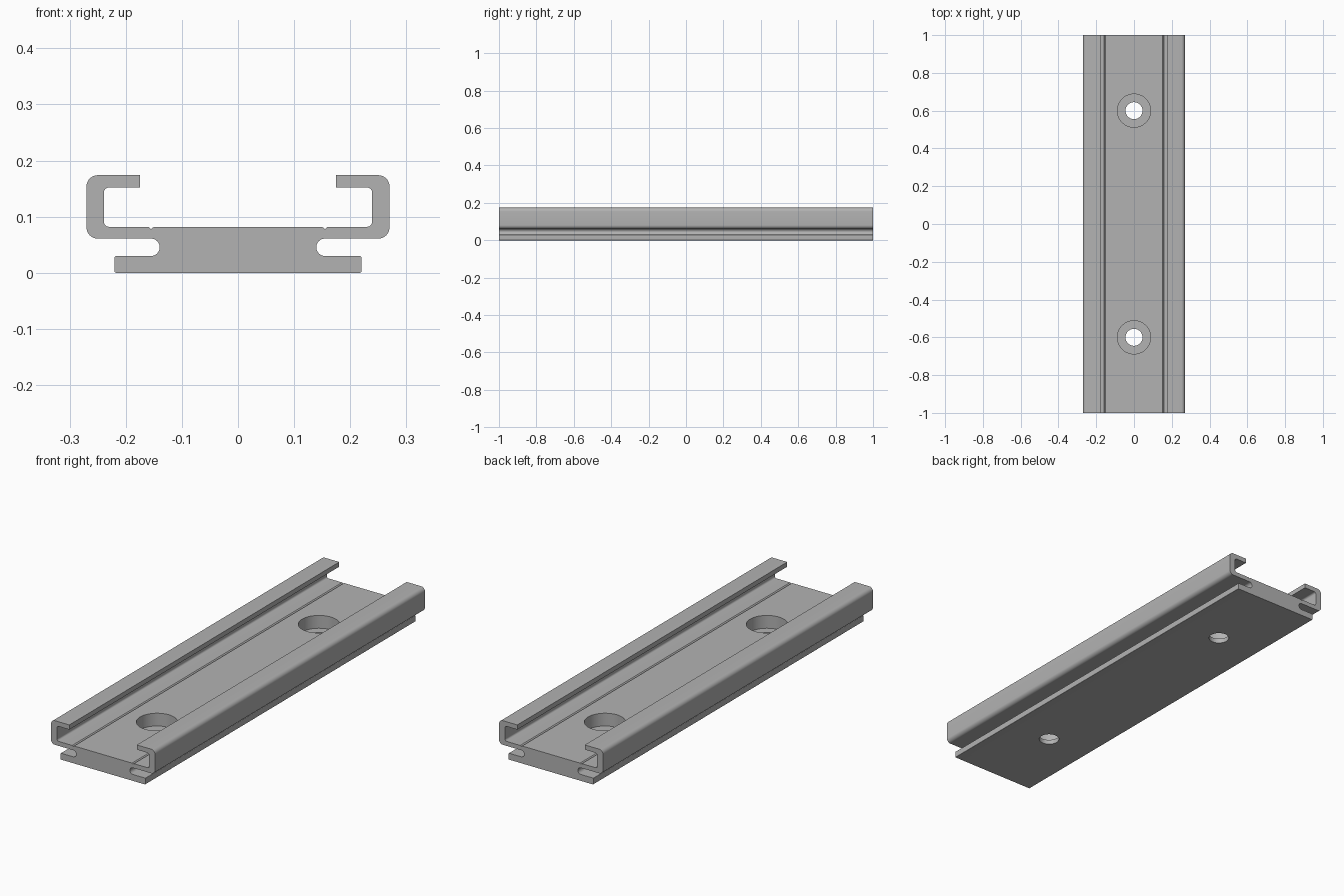
import bpy, bmesh
from math import sin, cos, pi, radians
from mathutils import Vector

cube = bpy.data.objects.get("Cube")
if cube:
    bpy.data.objects.remove(cube, do_unlink=True)

LENGTH = 2.0
TOP, FLOOR, BORE_Z = 0.082, 0.0, 0.022

aluminium = bpy.data.materials.new("grey aluminium")
aluminium.use_nodes = True
grey = (0.45, 0.45, 0.45, 1)
aluminium.diffuse_color = grey
aluminium.node_tree.nodes["Principled BSDF"].inputs["Base Color"].default_value = grey


def rounded(before, corner, after, r, steps=8):
    """Points of a fillet replacing a square corner."""
    c = Vector(corner)
    a = (Vector(before) - c).normalized() * r
    b = (Vector(after) - c).normalized() * r
    centre = c + a + b
    return [centre - b * cos(t) - a * sin(t)
            for t in (i * pi / 2 / steps for i in range(steps + 1))]


def half_profile():
    """Right half of the rail section, from bottom centre to top centre."""
    path = [((0.22, FLOOR), 0.003), ((0.22, 0.03), 0.003)]
    slot_r, slot_z = 0.0155, 0.0455
    path += [((0.155 - slot_r * sin(t), slot_z - slot_r * cos(t)), 0)
             for t in (i * pi / 16 for i in range(17))]
    path += [((0.27, 0.061), 0.02), ((0.27, 0.174), 0.02),      # outer wall
             ((0.175, 0.174), 0), ((0.175, 0.152), 0),          # lip
             ((0.239, 0.152), 0.009), ((0.239, TOP), 0.009),    # inner wall
             ((0.16, TOP), 0), ((0.155, 0.078), 0), ((0.15, TOP), 0)]  # groove
    pts = []
    for i, (p, r) in enumerate(path):
        if r:
            before = path[i - 1][0] if i else (0, FLOOR)
            pts += rounded(before, p, path[i + 1][0], r)
        else:
            pts.append(Vector(p))
    return pts


# Mirrored section extruded along the rail
half = half_profile()
section = half + [Vector((-p.x, p.y)) for p in reversed(half)]
bm = bmesh.new()
face = bm.faces.new([bm.verts.new((p.x, -LENGTH / 2, p.y)) for p in section])
extruded = bmesh.ops.extrude_face_region(bm, geom=[face])
bmesh.ops.translate(bm, vec=(0, LENGTH, 0),
                    verts=[v for v in extruded["geom"] if isinstance(v, bmesh.types.BMVert)])
bmesh.ops.recalc_face_normals(bm, faces=bm.faces)
mesh = bpy.data.meshes.new("rail")
bm.to_mesh(mesh)
bm.free()
rail = bpy.data.objects.new("rail", mesh)
bpy.context.collection.objects.link(rail)
mesh.materials.append(aluminium)


def cut_hole(y, radius, z0, z1):
    bpy.ops.mesh.primitive_cylinder_add(vertices=48, radius=radius, depth=z1 - z0,
                                        location=(0, y, (z0 + z1) / 2))
    cutter = bpy.context.object
    cutter.name = "hole_cutter"
    cutter.hide_render = True
    cutter.data.materials.append(aluminium)
    bpy.ops.object.select_all(action="DESELECT")
    rail.select_set(True)
    bpy.context.view_layer.objects.active = rail
    mod = rail.modifiers.new("hole", "BOOLEAN")
    mod.operation, mod.solver, mod.object = "DIFFERENCE", "EXACT", cutter
    bpy.ops.object.modifier_apply(modifier=mod.name)
    bpy.data.objects.remove(cutter, do_unlink=True)


# Two counterbored screw holes
for y in (-0.6, 0.6):
    cut_hole(y, 0.088, BORE_Z, 0.15)
    cut_hole(y, 0.045, -0.05, 0.1)

bpy.ops.object.shade_smooth_by_angle(angle=radians(30))
